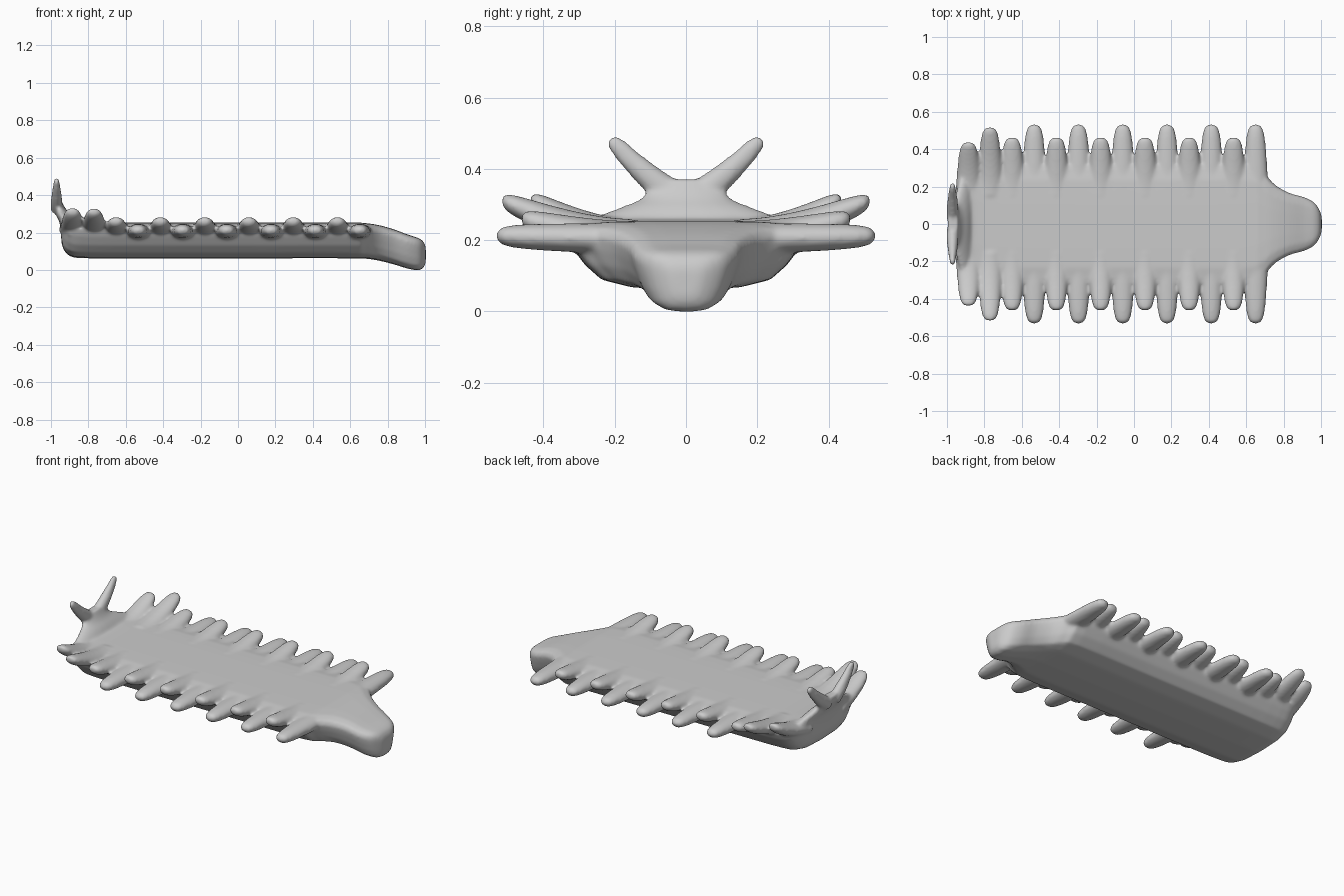
import bpy, bmesh, math

if "Cube" in bpy.data.objects:
    bpy.data.objects.remove(bpy.data.objects["Cube"])

bm = bmesh.new()


def skin(rings):
    """Closed tube through rings of equal point count."""
    vs = [[bm.verts.new(p) for p in r] for r in rings]
    n = len(vs[0])
    for a, b in zip(vs, vs[1:]):
        for i in range(n):
            j = (i + 1) % n
            bm.faces.new((a[i], a[j], b[j], b[i]))
    bm.faces.new(vs[0][::-1])
    bm.faces.new(vs[-1])


def interp(keys, steps):
    """Smooth Catmull-Rom interpolation of key tuples."""
    out = []
    for i in range(len(keys) - 1):
        p0, p1 = keys[max(i - 1, 0)], keys[i]
        p2, p3 = keys[i + 1], keys[min(i + 2, len(keys) - 1)]
        for s in range(steps):
            t = s / steps
            out.append([b + 0.5 * t * (c - a + t * (2 * a - 5 * b + 4 * c - d + t * (3 * (b - c) + d - a)))
                        for a, b, c, d in zip(p0, p1, p2, p3)])
    return out + [list(keys[-1])]


def ellipse(c, ry, rx, n=24):
    return [(c[0] + rx * math.cos(2 * math.pi * i / n), c[1] + ry * math.sin(2 * math.pi * i / n), c[2])
            for i in range(n)]


# Body: flat back, tapered belly, drooping snout (x, half width, top, bottom)
half = [(0, 1), (0.35, 1), (0.7, 0.99), (0.93, 0.93), (1, 0.8), (0.94, 0.6),
        (0.84, 0.36), (0.7, 0.14), (0.45, 0.03), (0, 0)]
profile = half + [(-y, z) for y, z in half[-2:0:-1]]
stations = [(-0.945, 0.2, 0.275, 0.15), (-0.93, 0.27, 0.275, 0.105), (-0.89, 0.315, 0.265, 0.07),
            (-0.8, 0.33, 0.255, 0.062), (-0.5, 0.335, 0.253, 0.062), (0.1, 0.335, 0.253, 0.062),
            (0.6, 0.335, 0.253, 0.062), (0.68, 0.29, 0.25, 0.06), (0.75, 0.215, 0.24, 0.05),
            (0.83, 0.168, 0.218, 0.03), (0.91, 0.145, 0.188, 0.006), (0.965, 0.115, 0.17, -0.002),
            (0.992, 0.075, 0.15, 0.012), (1.004, 0.04, 0.12, 0.04)]
skin([[(x, w * y, b + (t - b) * z) for y, z in profile] for x, w, t, b in interp(stations, 3)])


def fin(x, tip_y, z0, z1, side):
    """Flattened finger reaching sideways to a round tip."""
    rings = []
    for i in range(17):
        t = i / 16
        k = math.sqrt(max(1 - t ** 5, 0.004))
        y = 0.15 + (tip_y + 0.008 - 0.15) * (1 - (1 - t) ** 1.5)
        s = (y - 0.15) / (tip_y - 0.15)
        rx, rz = (0.072 - 0.022 * s) * k, (0.045 - 0.01 * s) * k
        z = z0 + (z1 - z0) * s ** 1.6
        rings.append([(x + rx * math.cos(a), side * y, z + rz * math.sin(a))
                      for a in [2 * math.pi * j / 20 for j in range(20)]])
    skin(rings)


# Alternating long low fins and short raised fins; the rear pair curls up
for side in (1, -1):
    for i in range(7):
        x = 0.65 - i * 0.2367
        if i < 6:
            fin(x, 0.525, 0.205, 0.212, side)
            fin(x - 0.118, 0.455, 0.21, 0.258, side)
        else:
            fin(x, 0.51, 0.215, 0.308, side)
            fin(x - 0.115, 0.43, 0.215, 0.31, side)

# Tail plate rising from the rear edge (x, half width, z, half thickness)
plate = [(-0.895, 0.3, 0.19, 0.05), (-0.91, 0.27, 0.255, 0.045), (-0.93, 0.19, 0.29, 0.042),
         (-0.948, 0.13, 0.315, 0.036), (-0.962, 0.108, 0.34, 0.033), (-0.97, 0.085, 0.37, 0.026)]
skin([ellipse((x, 0, z), w, r) for x, w, z, r in interp(plate, 4)])

# Tail horns (y, z, half thickness across, half thickness in x)
horn = [(0.03, 0.325, 0.04, 0.033), (0.09, 0.367, 0.038, 0.031), (0.15, 0.42, 0.031, 0.024),
        (0.19, 0.461, 0.026, 0.017), (0.207, 0.479, 0.019, 0.014), (0.214, 0.486, 0.007, 0.006)]
for side in (1, -1):
    rings = []
    for y, z, r, rx in interp(horn, 3):
        rings.append([(-0.97 + rx * math.cos(a), side * (y - 0.67 * r * math.sin(a)), z + 0.74 * r * math.sin(a))
                      for a in [2 * math.pi * j / 16 for j in range(16)]])
    skin(rings)

bmesh.ops.recalc_face_normals(bm, faces=bm.faces)
mesh = bpy.data.meshes.new("crawler_body")
bm.to_mesh(mesh)
bm.free()
body = bpy.data.objects.new("crawler_body", mesh)
bpy.context.collection.objects.link(body)

# Fuse all parts into one soft skin
rm = body.modifiers.new("fuse", 'REMESH')
rm.mode = 'VOXEL'
rm.voxel_size = 0.009
rm.use_smooth_shade = True
sm = body.modifiers.new("soften", 'SMOOTH')
sm.factor = 0.5
sm.iterations = 8
